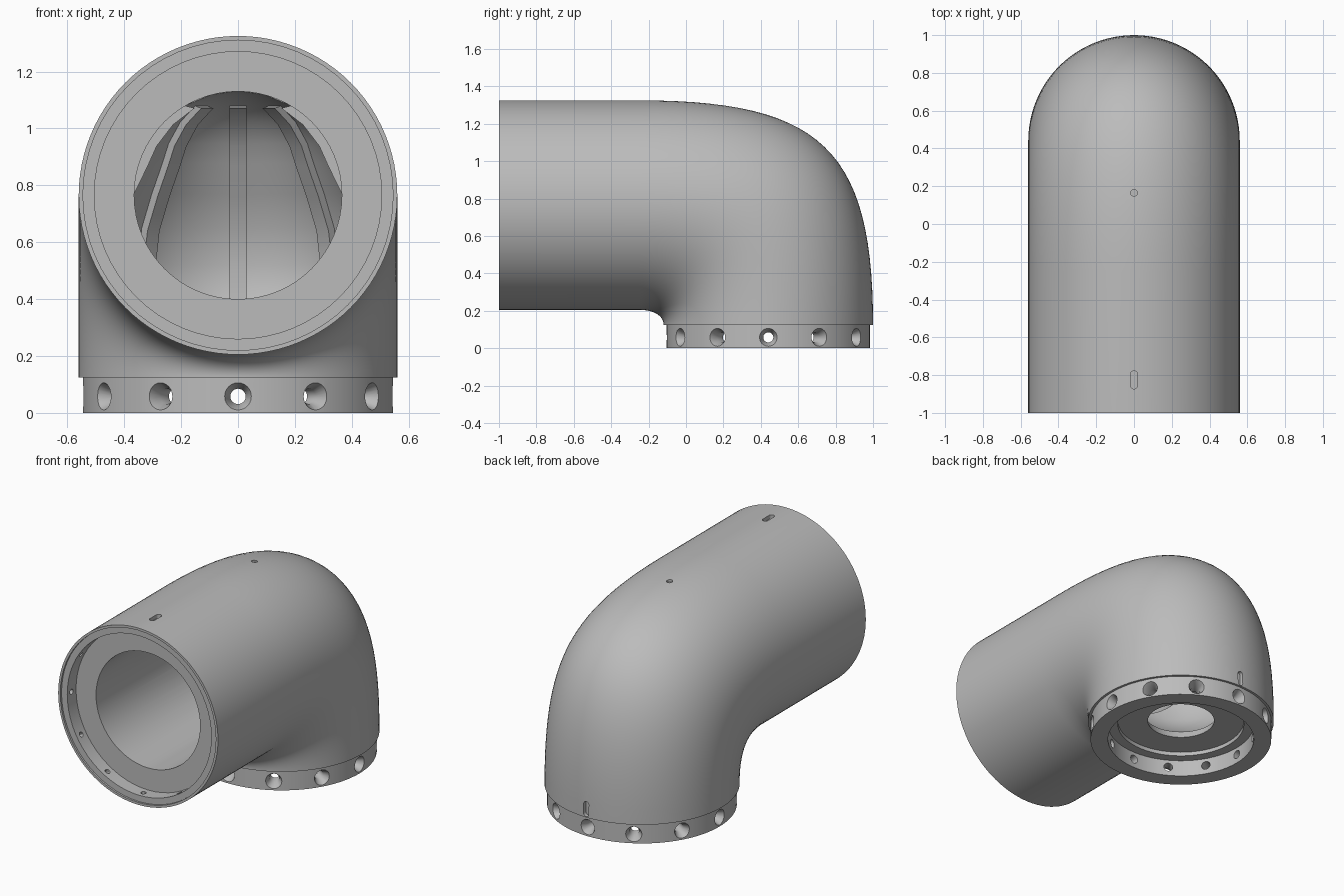
import bpy, bmesh
from math import sin, cos, pi, radians
from mathutils import Vector, Matrix

cube = bpy.data.objects.get("Cube")
if cube:
    bpy.data.objects.remove(cube, do_unlink=True)

GREY = (0.5, 0.5, 0.5, 1)
mat = bpy.data.materials.new("matte grey")
mat.use_nodes = True
mat.diffuse_color = GREY
bsdf = next(n for n in mat.node_tree.nodes if n.type == 'BSDF_PRINCIPLED')
bsdf.inputs["Base Color"].default_value = GREY

R = 0.56             # pipe radius
AXIS_Z = 0.765       # height of the horizontal axis
AXIS_Y = 0.44        # depth of the vertical axis
FLANGE_R, FLANGE_H = 0.545, 0.125


def finish(bm, name):
    bmesh.ops.recalc_face_normals(bm, faces=bm.faces)
    me = bpy.data.meshes.new(name)
    bm.to_mesh(me)
    bm.free()
    ob = bpy.data.objects.new(name, me)
    me.materials.append(mat)
    bpy.context.collection.objects.link(ob)
    return ob


def loft(bm, rings):
    """Skin a list of point rings and cap both ends."""
    rows = [[bm.verts.new(p) for p in ring] for ring in rings]
    n = len(rows[0])
    for a, b in zip(rows, rows[1:]):
        for i in range(n):
            j = (i + 1) % n
            bm.faces.new((a[i], a[j], b[j], b[i]))
    bm.faces.new(rows[0])
    bm.faces.new(rows[-1])


def ring(center, half, width, n=96):
    """Ellipse spanned by the vector half and a width along x."""
    return [center + half * cos(2 * pi * i / n) + Vector((width * sin(2 * pi * i / n), 0, 0))
            for i in range(n)]


def lathe(bm, profile, place, n=64):
    """Solid of revolution about local z from (radius, height) pairs."""
    loft(bm, [[place @ Vector((r * cos(2 * pi * i / n), r * sin(2 * pi * i / n), h))
               for i in range(n)] for r, h in profile])


def bezier(p0, p3, k, t):
    """Quarter bend in the yz plane, leaving along y and arriving along z."""
    p1 = Vector((0, p0.y + (p3.y - p0.y) * k, p0.z))
    p2 = Vector((0, p3.y, p3.z + (p0.z - p3.z) * k))
    s = 1 - t
    return p0 * s**3 + p1 * 3 * s * s * t + p2 * 3 * s * t * t + p3 * t**3


def cut(target, cutter):
    mod = target.modifiers.new("cut", 'BOOLEAN')
    mod.operation, mod.solver, mod.object = 'DIFFERENCE', 'EXACT', cutter
    bpy.context.view_layer.objects.active = target
    bpy.ops.object.modifier_apply(modifier=mod.name)
    bpy.data.objects.remove(cutter, do_unlink=True)


# Elbow body: straight pipe, bend, then the stepped flange
up, back = Vector((0, 0, R)), Vector((0, 1, 0))
rings = [ring(Vector((0, -1, AXIS_Z)), up, R)]
STEPS = 28
for s in range(STEPS + 1):
    t = s / STEPS
    outer = bezier(Vector((0, -0.25, AXIS_Z + R)), Vector((0, AXIS_Y + R, FLANGE_H)), 0.78, t)
    inner = bezier(Vector((0, -0.25, AXIS_Z - R)), Vector((0, AXIS_Y - R, FLANGE_H)), 0.6, t)
    rings.append(ring((outer + inner) / 2, (outer - inner) / 2, R))
for z in (FLANGE_H, 0):
    rings.append(ring(Vector((0, AXIS_Y, z)), back * FLANGE_R, FLANGE_R))
bm = bmesh.new()
loft(bm, rings)
body = finish(bm, "elbow_body")

to_back = Matrix.Translation((0, -1, AXIS_Z)) @ Matrix.Rotation(-pi / 2, 4, 'X')
to_up = Matrix.Translation((0, AXIS_Y, 0))

# Front socket and bore
bm = bmesh.new()
lathe(bm, [(0.545, -0.1), (0.545, 0.012), (0.505, 0.012), (0.505, 0.1),
           (0.365, 0.1), (0.365, 1 + AXIS_Y)], to_back)
cut(body, finish(bm, "front_cutter"))

# Domed chamber, funnel and flange recess
dome = [(0.365 * cos(a), AXIS_Z + 0.365 * sin(a))
        for a in (radians(d) for d in (88, 75, 60, 45, 30, 18))]
wall = dome + [(0.4, 0.77), (0.45, 0.65), (0.47, 0.52), (0.46, 0.4)]
bm = bmesh.new()
lathe(bm, wall + [(0.38, 0.28), (0.22, 0.18), (0.2, 0.13), (0.38, 0.13), (0.38, 0.105),
                  (0.44, 0.105), (0.44, -0.1)], to_up)
cut(body, finish(bm, "chamber_cutter"))

# Countersunk bolt holes around the flange, blind holes around the socket
bolts, pins = bmesh.new(), bmesh.new()
for i in range(12):
    turn = Matrix.Rotation(i * pi / 6, 4, 'Z')
    out = Matrix.Rotation(pi / 2, 4, 'Y')
    lathe(bolts, [(0.027, 0.4), (0.027, 0.5), (0.055, 0.56)],
          Matrix.Translation((0, AXIS_Y, 0.058)) @ turn @ out, 24)
    lathe(pins, [(0.016, 0.48), (0.016, 0.55)],
          to_back @ Matrix.Translation((0, 0, 0.055)) @ turn @ out, 12)
cut(body, finish(bolts, "bolt_cutter"))
cut(body, finish(pins, "pin_cutter"))


# Shallow round marks and alignment slots on the outside
def mark(bm, place, stretch=0):
    """Short pin along local z, drawn out along local x into a slot."""
    n = 16
    pts = [Vector((0.018 * cos(2 * pi * (i + .5) / n), 0.018 * sin(2 * pi * (i + .5) / n), 0))
           for i in range(n)]
    for p in pts:
        p.x += stretch if p.x > 0 else -stretch
    loft(bm, [[place @ (p + Vector((0, 0, h))) for p in pts] for h in (-0.025, 0.06)])


marks = bmesh.new()
quarter = Matrix.Rotation(pi / 2, 4, 'Z')
mark(marks, Matrix.Translation((0, 0.165, AXIS_Z + R - 0.01)))
mark(marks, Matrix.Translation((0, -0.825, AXIS_Z + R)) @ quarter, 0.03)
mark(marks, Matrix.Translation((0, AXIS_Y + R, 0.178)) @ Matrix.Rotation(-pi / 2, 4, 'X') @ quarter, 0.03)
for side in (-1, 1):
    mark(marks, Matrix.Translation((side * R, 0.585, 0.51)) @ Matrix.Rotation(side * pi / 2, 4, 'Y'))
cut(body, finish(marks, "mark_cutter"))

# Ribs down the back half of the chamber
ribs = bmesh.new()
for az in (0, 45, 90, 135, 180):
    place = to_up @ Matrix.Rotation(radians(az), 4, 'Z')
    loft(ribs, [[place @ Vector(p) for p in ((r + 0.01, -0.03, z), (r + 0.01, 0.03, z),
                                             (r - 0.03, 0.03, z - 0.01), (r - 0.03, -0.03, z - 0.01))]
                for r, z in wall[2:]])
ribs = finish(ribs, "chamber_ribs")

for ob in (body, ribs):
    bpy.ops.object.select_all(action='DESELECT')
    ob.select_set(True)
    bpy.context.view_layer.objects.active = ob
    bpy.ops.object.shade_smooth_by_angle(angle=radians(30))
